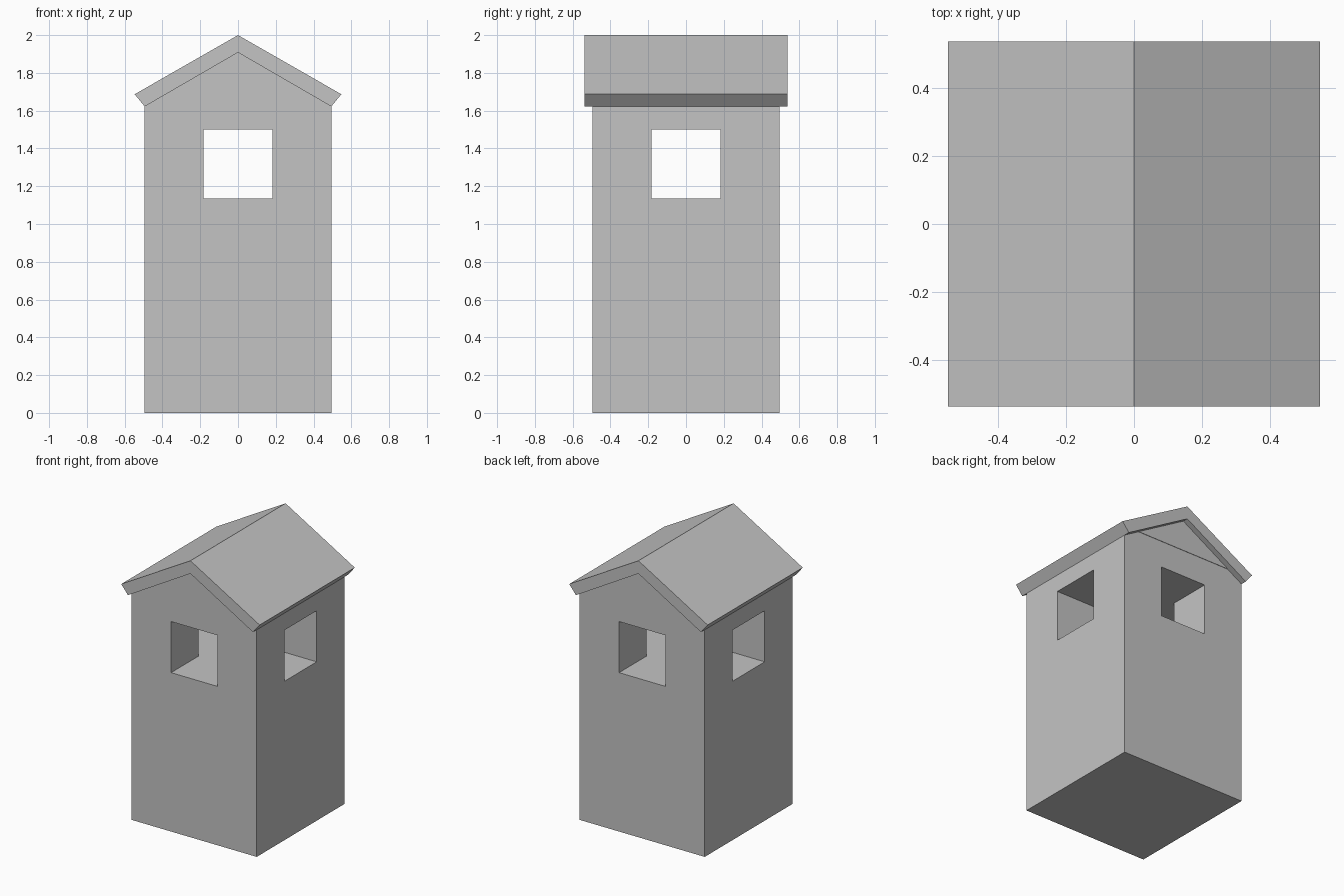
import bpy
import bmesh
from mathutils import Vector

cube = bpy.data.objects.get("Cube")
if cube:
    bpy.data.objects.remove(cube, do_unlink=True)

# One plain colour
grey = bpy.data.materials.new("plain_grey")
grey.use_nodes = True
colour = (0.55, 0.55, 0.55, 1)
grey.diffuse_color = colour
grey.node_tree.nodes["Principled BSDF"].inputs["Base Color"].default_value = colour


def prism(name, outline, depth):
    """Extrude a closed outline of 3D points along the depth vector."""
    bm = bmesh.new()
    face = bm.faces.new([bm.verts.new(p) for p in outline])
    moved = bmesh.ops.extrude_face_region(bm, geom=[face])["geom"]
    bmesh.ops.translate(bm, vec=Vector(depth),
                        verts=[g for g in moved if isinstance(g, bmesh.types.BMVert)])
    bmesh.ops.recalc_face_normals(bm, faces=bm.faces)
    mesh = bpy.data.meshes.new(name)
    bm.to_mesh(mesh)
    bm.free()
    mesh.materials.append(grey)
    obj = bpy.data.objects.new(name, mesh)
    bpy.context.collection.objects.link(obj)
    return obj


def gable_prism(name, profile, half_depth):
    """Extrude an (x, z) profile from front to back."""
    return prism(name, [(x, -half_depth, z) for x, z in profile],
                 (0, 2 * half_depth, 0))


# Tower body, its top tucked inside the roof
half = 0.494
body = gable_prism("tower_body", [(-half, 0), (half, 0), (half, 1.69), (-half, 1.69)], half)

# Cross-shaped cutter for the four windows and the passages joining them
w, far, sill, head = 0.183, 0.8, 1.135, 1.5
arm = [(w, -w), (far, -w), (far, w)]
cross = []
for turn in range(4):
    cross += arm
    arm = [(-y, x) for x, y in arm]
cutter = prism("window_cutter", [(x, y, sill) for x, y in cross], (0, 0, head - sill))
cutter.hide_render = True

cut = body.modifiers.new("windows", 'BOOLEAN')
cut.operation = 'DIFFERENCE'
cut.solver = 'EXACT'
cut.object = cutter
bpy.context.view_layer.objects.active = body
bpy.ops.object.modifier_apply(modifier=cut.name)
bpy.data.objects.remove(cutter, do_unlink=True)

# Gable infill, standing slightly proud of the walls
gable_prism("gable", [(-0.38, 1.69), (0.38, 1.69), (0, 1.912)], half + 0.003)

# Pitched roof with square-cut eaves
gable_prism("roof", [(0, 2), (-0.547, 1.687), (-0.494, 1.622), (0, 1.908),
                     (0.494, 1.622), (0.547, 1.687)], 0.537)
